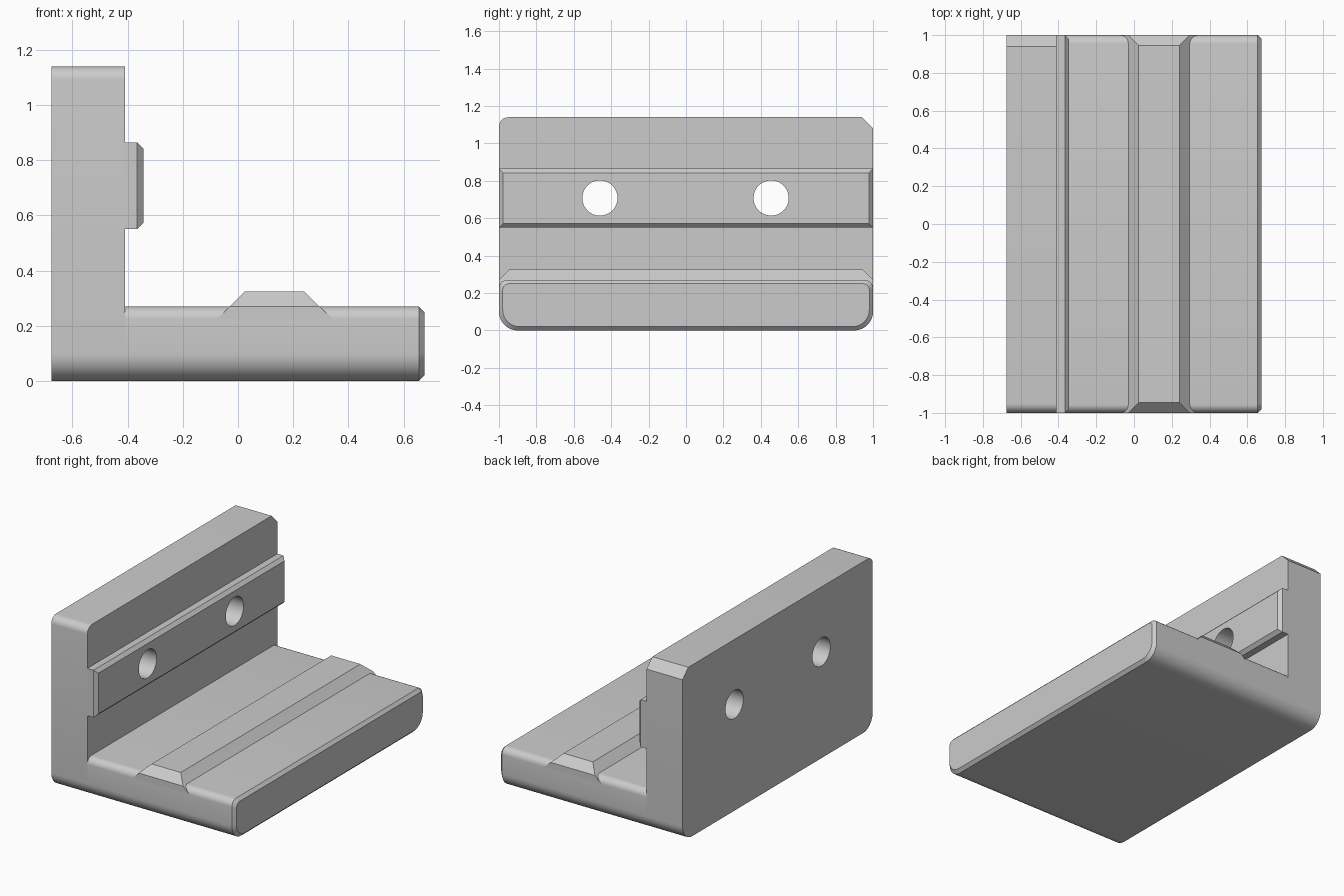
import bpy
import bmesh
import math

cube = bpy.data.objects.get("Cube")
if cube:
    bpy.data.objects.remove(cube, do_unlink=True)

grey = bpy.data.materials.new("light_grey")
grey.use_nodes = True
grey.diffuse_color = (0.6, 0.6, 0.6, 1)
grey.node_tree.nodes["Principled BSDF"].inputs["Base Color"].default_value = (0.6, 0.6, 0.6, 1)

WALL_BACK, WALL_FRONT, BASE_END = -0.675, -0.41, 0.675
WALL_TOP, BASE_TOP = 1.14, 0.27


def loft(name, rings):
    """Closed solid skinned through equal-length rings of points."""
    bm = bmesh.new()
    loops = [[bm.verts.new(p) for p in ring] for ring in rings]
    n = len(loops[0])
    for a, b in zip(loops, loops[1:]):
        for i in range(n):
            j = (i + 1) % n
            bm.faces.new((a[i], a[j], b[j], b[i]))
    bm.faces.new(loops[0])
    bm.faces.new(loops[-1])
    bmesh.ops.recalc_face_normals(bm, faces=bm.faces)
    mesh = bpy.data.meshes.new(name)
    bm.to_mesh(mesh)
    bm.free()
    mesh.materials.append(grey)
    obj = bpy.data.objects.new(name, mesh)
    bpy.context.collection.objects.link(obj)
    return obj


def end_profile(x, top, corners, inset=0.0):
    """Rectangle across y and z at x; corners are (radius, steps), from bottom front."""
    lo, hi = inset, top - inset
    half = 1 - inset
    points = []
    spots = [(-half, lo, 180), (half, lo, 270), (half, hi, 0), (-half, hi, 90)]
    for (y, z, start), (r, steps) in zip(spots, corners):
        cy = y - math.copysign(r, y)
        cz = z + r if z == lo else z - r
        for k in range(steps + 1):
            t = math.radians(start + 90 * k / steps)
            points.append((x, cy + r * math.cos(t), cz + r * math.sin(t)))
    return points


def rect_yz(x, y, z0, z1):
    return [(x, -y, z0), (x, y, z0), (x, y, z1), (x, -y, z1)]


def rect_xy(z, x0, x1, y):
    return [(x0, -y, z), (x1, -y, z), (x1, y, z), (x0, y, z)]


# Upright wall: rounded front top corner, chamfered back top corner
wall_corners = [(0.1, 10), (0.1, 10), (0.06, 1), (0.05, 8)]
wall = loft("upright_wall", [end_profile(x, WALL_TOP, wall_corners)
                             for x in (WALL_BACK, WALL_FRONT)])

# Base plate with a chamfered free end
base_corners = [(0.1, 10), (0.1, 10), (0.045, 8), (0.045, 8)]
base = loft("base_plate", [
    end_profile(WALL_FRONT, BASE_TOP, base_corners),
    end_profile(BASE_END - 0.02, BASE_TOP, base_corners),
    end_profile(BASE_END, BASE_TOP, [(r - 0.01, s) for r, s in base_corners], 0.02)])

# Raised locating rib with sloping sides and ends
rib = loft("base_rib", [
    rect_xy(0.225, -0.075, 0.345, 1),
    rect_xy(BASE_TOP, -0.03, 0.295, 1),
    rect_xy(0.325, 0.025, 0.24, 0.945)])

# Chamfered rail along the wall
rail = loft("wall_rail", [
    rect_yz(WALL_FRONT, 1, 0.55, 0.865),
    rect_yz(-0.365, 1, 0.55, 0.865),
    rect_yz(-0.343, 0.978, 0.572, 0.843)])

# Two bolt holes through wall and rail
for y in (-0.46, 0.455):
    bpy.ops.mesh.primitive_cylinder_add(vertices=48, radius=0.094, depth=1,
                                        location=(-0.5, y, 0.708),
                                        rotation=(0, math.pi / 2, 0))
    cutter = bpy.context.object
    cutter.name = "hole_cutter"
    cutter.hide_render = True
    cutter.data.materials.append(grey)
    for obj in (wall, rail):
        cut = obj.modifiers.new("bolt_hole", "BOOLEAN")
        cut.operation = "DIFFERENCE"
        cut.solver = "EXACT"
        cut.object = cutter
        bpy.context.view_layer.objects.active = obj
        bpy.ops.object.modifier_apply(modifier=cut.name)
    bpy.data.objects.remove(cutter, do_unlink=True)

# Smooth the rounded edges, keep the rest crisp
bpy.ops.object.select_all(action="DESELECT")
for obj in (wall, base, rib, rail):
    obj.select_set(True)
bpy.context.view_layer.objects.active = wall
bpy.ops.object.shade_smooth_by_angle(angle=math.radians(30))
